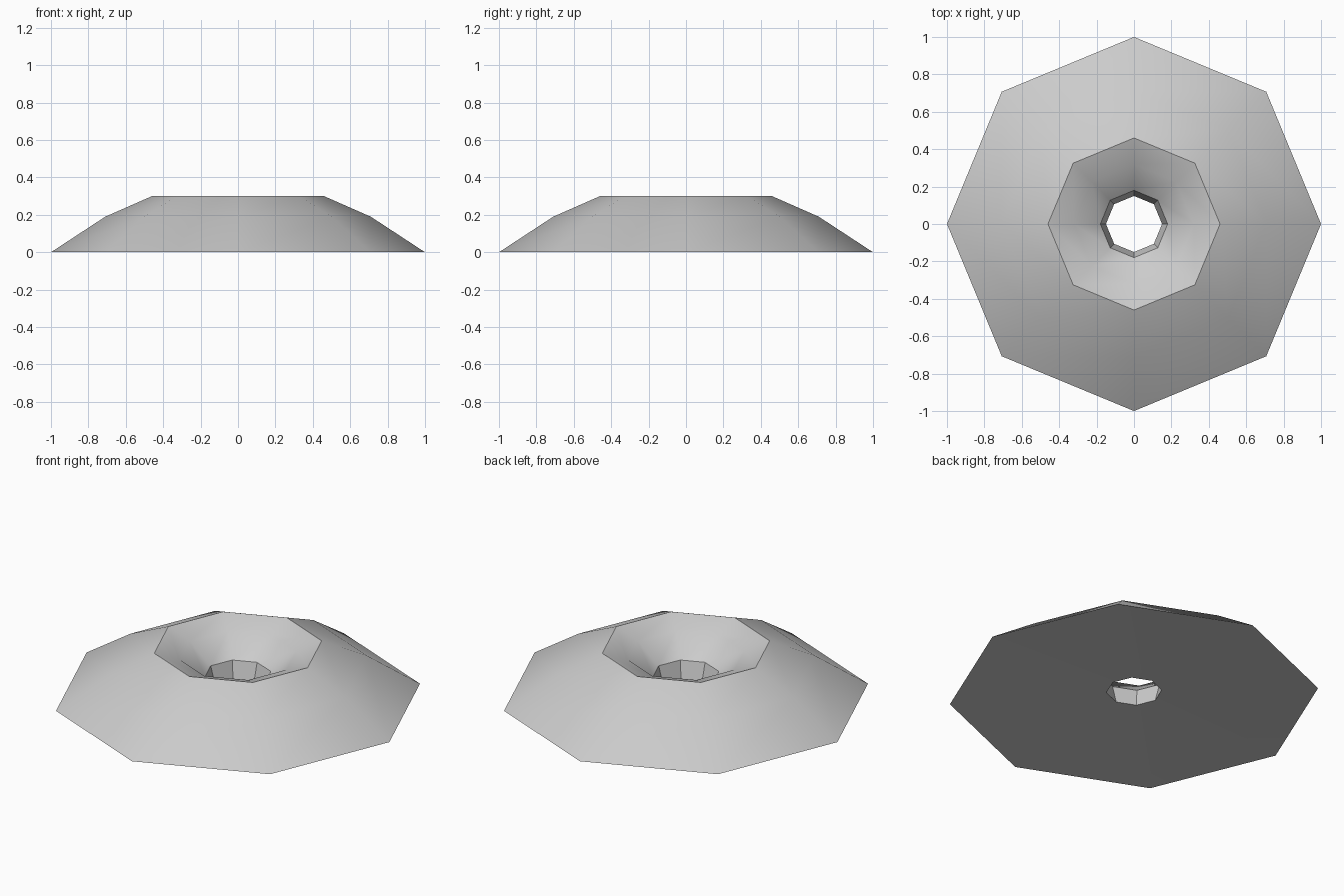
import bpy
import bmesh
import math

cube = bpy.data.objects.get("Cube")
if cube:
    bpy.data.objects.remove(cube, do_unlink=True)

SIDES = 8

# One flat grey for the whole part
grey = bpy.data.materials.new("light_grey")
grey.use_nodes = True
colour = (0.6, 0.6, 0.6, 1.0)
grey.diffuse_color = colour
grey.node_tree.nodes["Principled BSDF"].inputs["Base Color"].default_value = colour

# Closed profile (radius, height): outer foot, dome, rim, crater, hole, underside
profile = [(1.0, 0.0), (0.71, 0.19), (0.46, 0.3),
           (0.32, 0.25), (0.18, 0.14), (0.15, 0.03)]


def lathe(name, points, sides, material):
    """Turn a closed profile around z into a ring-shaped solid."""
    bm = bmesh.new()
    rings = []
    for radius, height in points:
        angles = [math.tau * i / sides for i in range(sides)]
        rings.append([bm.verts.new((radius * math.cos(a), radius * math.sin(a), height))
                      for a in angles])
    for lower, upper in zip(rings, rings[1:] + rings[:1]):
        for i in range(sides):
            j = (i + 1) % sides
            bm.faces.new((lower[i], lower[j], upper[j], upper[i]))
    bmesh.ops.recalc_face_normals(bm, faces=bm.faces)
    mesh = bpy.data.meshes.new(name)
    bm.to_mesh(mesh)
    bm.free()
    mesh.materials.append(material)
    obj = bpy.data.objects.new(name, mesh)
    bpy.context.collection.objects.link(obj)
    return obj


# Domed octagonal washer with a sunken centre hole
washer = lathe("domed_washer", profile, SIDES, grey)
bpy.ops.object.select_all(action="DESELECT")
washer.select_set(True)
bpy.context.view_layer.objects.active = washer
bpy.ops.object.shade_smooth_by_angle(angle=math.radians(30))
